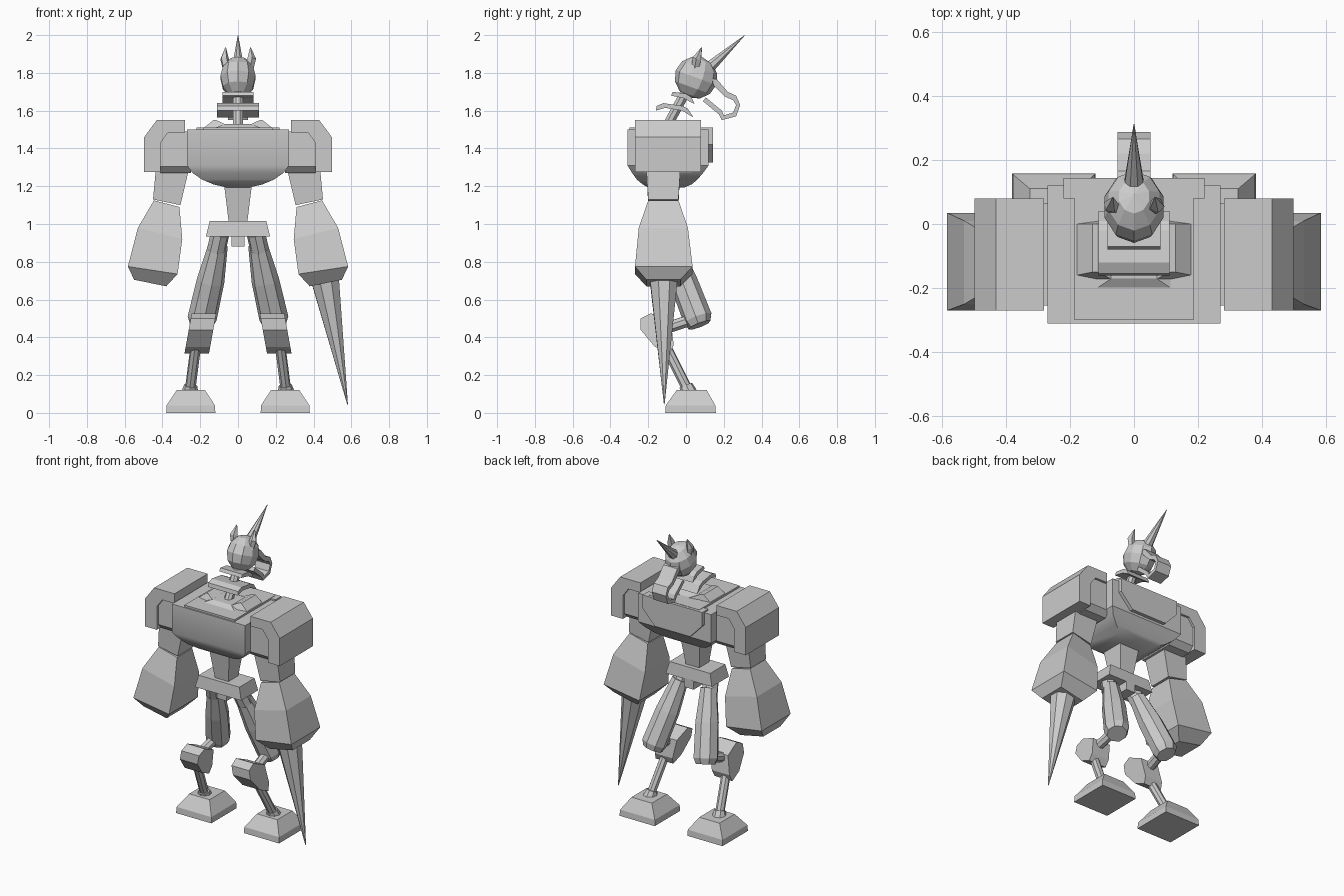
import bpy, bmesh, math
from mathutils import Vector, Matrix


def loft(name, rings):
    """Skin a list of equal-length closed rings, capping both ends."""
    bm = bmesh.new()
    vs = [[bm.verts.new(p) for p in r] for r in rings]
    n = len(rings[0])
    for a, b in zip(vs, vs[1:]):
        for i in range(n):
            j = (i + 1) % n
            bm.faces.new((a[i], a[j], b[j], b[i]))
    bm.faces.new(vs[0][::-1])
    bm.faces.new(vs[-1])
    bmesh.ops.recalc_face_normals(bm, faces=bm.faces)
    me = bpy.data.meshes.new(name)
    bm.to_mesh(me)
    bm.free()
    ob = bpy.data.objects.new(name, me)
    bpy.context.collection.objects.link(ob)
    return ob


def rect(x0, x1, y0, y1, z, z2=None):
    """Rectangular ring; z at x0 and z2 at x1 for a tilted section."""
    z2 = z if z2 is None else z2
    return [(x0, y0, z), (x1, y0, z2), (x1, y1, z2), (x0, y1, z)]


def box(name, x0, x1, y0, y1, z0, z1):
    return loft(name, [rect(x0, x1, y0, y1, z0), rect(x0, x1, y0, y1, z1)])


def prism_y(name, prof, y0, y1):
    return loft(name, [[(x, y, z) for x, z in prof] for y in (y0, y1)])


def prism_x(name, prof, x0, x1):
    return loft(name, [[(x, y, z) for y, z in prof] for x in (x0, x1)])


def rod(name, stations, n=8):
    """Straight-sided tube through (point, radius) stations."""
    d = Vector(stations[-1][0]) - Vector(stations[0][0])
    q = d.to_track_quat('Z', 'Y')
    rings = []
    for p, r in stations:
        rings.append([Vector(p) + q @ Vector((r * math.cos(t), r * math.sin(t), 0))
                      for t in [2 * math.pi * (i + .5) / n for i in range(n)]])
    return loft(name, rings)


# Chest with a rounded keel, top slab and breast plate
chest = loft("chest", [
    rect(-.27, .27, -.31, .12, 1.50), rect(-.27, .27, -.31, .12, 1.31),
    rect(-.24, .24, -.285, .09, 1.27), rect(-.19, .19, -.26, .06, 1.235),
    rect(-.13, .13, -.23, .03, 1.21), rect(-.06, .06, -.20, -.01, 1.193)])
box("top_slab", -.185, .185, -.30, .125, 1.49, 1.512)
prism_y("breast_plate", [(-.22, 1.51), (.22, 1.51), (.22, 1.42), (.13, 1.325),
                         (-.13, 1.325), (-.22, 1.42)], .08, .143)

# Collar around the neck base
loft("collar_base", [rect(-.13, .13, -.21, .03, 1.505), rect(-.07, .07, -.17, -.03, 1.53)])
for s in (-1, 1):
    loft("collar_wing", [[(s * .18, -.16, 1.51), (s * .03, -.19, 1.51), (s * .03, .02, 1.51), (s * .18, .0, 1.51)],
                         [(s * .13, -.15, 1.55), (s * .115, -.15, 1.55), (s * .115, .0, 1.55), (s * .13, .0, 1.55)]])

# Neck and its two saddle plates
rod("neck", [((0, -.11, 1.50), .028), ((0, .02, 1.74), .028)])
prism_x("lower_neck_plate", [(-.16, 1.60), (-.155, 1.625), (-.12, 1.64), (-.02, 1.625), (.01, 1.61),
                             (.04, 1.565), (.02, 1.575), (-.02, 1.60), (-.11, 1.615)], -.11, .11)
prism_x("upper_neck_plate", [(-.08, 1.68), (-.07, 1.70), (.0, 1.69), (.03, 1.67), (.045, 1.635),
                             (.025, 1.645), (-.01, 1.665)], -.082, .082)

# Head
bm = bmesh.new()
bmesh.ops.create_uvsphere(bm, u_segments=10, v_segments=6, radius=1)
bm.transform(Matrix.Translation((0, .053, 1.775)) @ Matrix.Rotation(-.35, 4, 'X')
             @ Matrix.Diagonal((.097, .114, .112, 1)))
me = bpy.data.meshes.new("head")
bm.to_mesh(me)
bm.free()
bpy.context.collection.objects.link(bpy.data.objects.new("head", me))

# Open snout frame: upper bridge, nose and lower jaw
prism_x("snout", [(.14, 1.77), (.165, 1.765), (.22, 1.70), (.265, 1.68), (.287, 1.63), (.265, 1.57),
                  (.19, 1.55), (.175, 1.58), (.09, 1.65), (.105, 1.67), (.19, 1.60), (.20, 1.575),
                  (.25, 1.59), (.265, 1.63), (.25, 1.655), (.205, 1.675), (.145, 1.735)], -.052, .052)
rod("horn", [((0, .13, 1.835), .032), ((0, .312, 2.0), .001)])
for s in (-1, 1):
    rod("ear", [((s * .06, .05, 1.82), .022), ((s * .072, .058, 1.875), .024),
                ((s * .066, .083, 1.935), .002)], 5)

# Waist and pelvis
loft("waist", [rect(-.048, .048, -.17, -.07, 1.0), rect(-.075, .075, -.20, -.04, 1.22)])
loft("pelvis", [rect(-.17, .17, -.21, -.03, .935), rect(-.15, .15, -.20, -.04, 1.015)])
box("pelvis_keel", -.035, .035, -.17, -.03, .88, .94)

for s in (-1, 1):
    # Shoulder: bent armour shell over an inner block
    shell = [(.28, 1.55), (.43, 1.55), (.497, 1.46), (.497, 1.275), (.41, 1.275), (.41, 1.43),
             (.37, 1.485), (.28, 1.485)]
    prism_y("shoulder_armour", [(s * x, z) for x, z in shell], -.27, .08)
    loft("shoulder_block", [rect(s * .25, s * .41, -.22, .03, 1.27), rect(s * .25, s * .41, -.255, .065, 1.305),
                            rect(s * .25, s * .41, -.255, .065, 1.43), rect(s * .25, s * .37, -.255, .065, 1.49)])

    # Upper arm and bulky forearm
    loft("upper_arm", [rect(s * .26, s * .435, -.21, -.03, 1.29),
                       rect(s * .305, s * .45, -.20, -.04, 1.10, 1.13)])
    loft("forearm", [rect(s * .31, s * .445, -.20, -.04, 1.09, 1.125),
                     rect(s * .295, s * .53, -.25, .01, .92, .98),
                     rect(s * .32, s * .583, -.27, .035, .735, .775),
                     rect(s * .38, s * .55, -.21, -.03, .67, .705)])

    # Leg: hip joint, thigh, hock block and shin
    rod("hip_joint", [((s * .095, -.125, .95), .05), ((s * .115, -.09, .86), .05)])
    rod("thigh", [((s * .105, -.09, .89), .052), ((s * .145, -.015, .70), .074),
                  ((s * .19, .062, .50), .078), ((s * .195, .072, .465), .062)])
    rod("knee_link", [((s * .19, .05, .50), .032), ((s * .205, -.13, .44), .032)])
    hock = [(-.185, .527), (-.24, .50), (-.24, .44), (-.165, .35), (-.085, .315), (-.065, .36), (-.08, .48)]
    loft("hock_block", [[(s * (x + (.5 - z) * .18), y, z) for y, z in hock] for x in (.12, .25)])
    rod("shin", [((s * .215, -.14, .42), .028), ((s * .255, .015, .11), .028)])
    rod("ankle_ring", [((s * .25, .0, .145), .036), ((s * .255, .015, .105), .045)])
    loft("foot", [rect(s * .12, s * .38, -.11, .158, 0), rect(s * .122, s * .378, -.107, .155, .04),
                  rect(s * .175, s * .325, -.05, .11, .12)])

# Lance fixed to the right arm
rod("lance", [((.46, -.118, .71), .08), ((.58, -.115, .045), .002)])

# Soft shading across the chest keel only
bpy.context.view_layer.objects.active = chest
chest.select_set(True)
bpy.ops.object.shade_smooth_by_angle(angle=math.radians(35))
